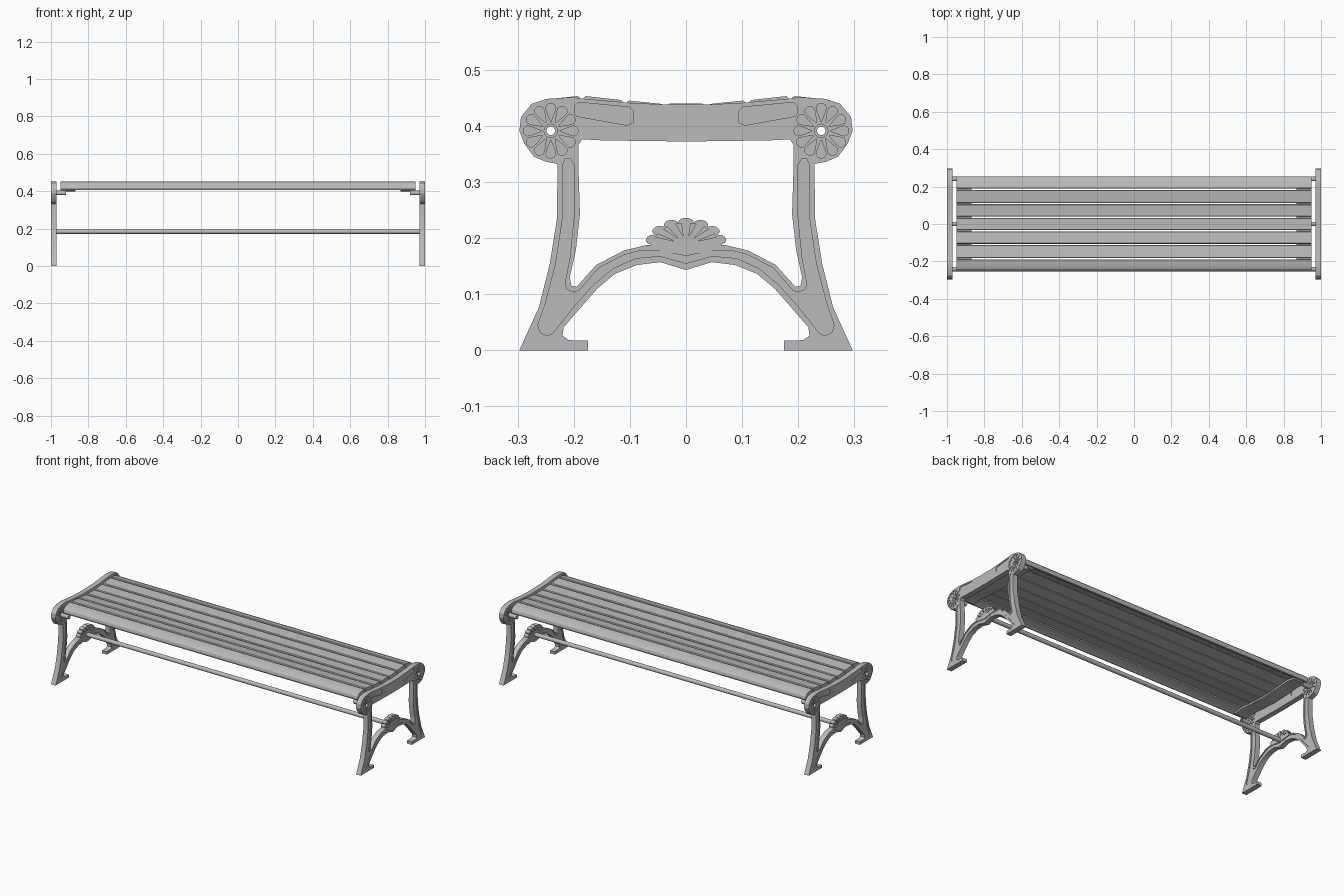
import bpy, bmesh, math
from mathutils import Matrix

default_cube = bpy.data.objects.get("Cube")
if default_cube:
    bpy.data.objects.remove(default_cube, do_unlink=True)

grey = bpy.data.materials.new("cast_grey")
grey.use_nodes = True
grey.diffuse_color = (0.5, 0.5, 0.5, 1)
grey.node_tree.nodes["Principled BSDF"].inputs["Base Color"].default_value = grey.diffuse_color

# Local curve plane (x, y) becomes the side plane (y, z); extrusion runs along x
SIDE_PLANE = Matrix(((0, 0, 1, 0), (1, 0, 0, 0), (0, 1, 0, 0), (0, 0, 0, 1)))


def mirrored(half):
    """Close a half outline that starts and ends on, or near, the centre line."""
    return half + [(-y, z) for y, z in reversed(half) if y > 0]


def flipped(outline):
    return [(-y, z) for y, z in outline]


def ring(centre, radius, sides):
    return [(centre[0] + radius * math.cos(i * math.tau / sides),
             centre[1] + radius * math.sin(i * math.tau / sides)) for i in range(sides)]


def extruded_mesh(outlines, x_centre, thickness):
    """Fill side-plane outlines (inner ones become holes) and extrude them along x."""
    curve = bpy.data.curves.new("outline", "CURVE")
    curve.dimensions = "2D"
    curve.fill_mode = "BOTH"
    curve.extrude = thickness / 2
    for outline in outlines:
        spline = curve.splines.new("POLY")
        spline.points.add(len(outline) - 1)
        for point, (y, z) in zip(spline.points, outline):
            point.co = (y, z, 0, 1)
        spline.use_cyclic_u = True
    helper = bpy.data.objects.new("outline", curve)
    bpy.context.collection.objects.link(helper)
    bpy.context.view_layer.update()
    evaluated = helper.evaluated_get(bpy.context.evaluated_depsgraph_get())
    mesh = bpy.data.meshes.new_from_object(evaluated)
    bpy.data.objects.remove(helper, do_unlink=True)
    bpy.data.curves.remove(curve)
    mesh.transform(Matrix.Translation((x_centre, 0, 0)) @ SIDE_PLANE)
    return mesh


def part(name, outlines, x_centre, thickness, engraved=(), depth=0.005):
    """Build one part; engraved outlines become shallow recesses on both faces."""
    bm = bmesh.new()
    layers = [(outlines + list(engraved), thickness)]
    if engraved:
        layers.append((list(engraved), thickness - 2 * depth))
    for layer, layer_thickness in layers:
        mesh = extruded_mesh(layer, x_centre, layer_thickness)
        bm.from_mesh(mesh)
        bpy.data.meshes.remove(mesh)
    bmesh.ops.remove_doubles(bm, verts=bm.verts, dist=0.00005)
    bmesh.ops.recalc_face_normals(bm, faces=bm.faces)
    final = bpy.data.meshes.new(name)
    bm.to_mesh(final)
    bm.free()
    final.materials.clear()
    final.materials.append(grey)
    for polygon in final.polygons:
        polygon.material_index = 0
    obj = bpy.data.objects.new(name, final)
    bpy.context.collection.objects.link(obj)
    bpy.ops.object.select_all(action="DESELECT")
    obj.select_set(True)
    bpy.context.view_layer.objects.active = obj
    bpy.ops.object.shade_smooth_by_angle(angle=math.radians(25))
    return obj


# End frame silhouette: top rail, scroll, outer leg, foot, underside of arch
silhouette = mirrored([
    (0, .438), (.04, .438), (.1, .441), (.18, .448), (.203, .451), (.248, .448),
    (.275, .439), (.294, .416), (.297, .391), (.288, .368), (.271, .345),
    (.25, .336), (.229, .332), (.23, .234), (.243, .153), (.262, .077), (.297, 0),
    (.175, 0), (.175, .017), (.209, .018), (.22, .026), (.218, .041),
    (.198, .064), (.159, .109), (.127, .136), (.087, .152), (.046, .157), (0, .143)])

# Opening between rail, legs and arch
window = mirrored([
    (0, .372), (.15, .374), (.185, .376), (.192, .366), (.192, .335), (.189, .243),
    (.196, .18), (.207, .13), (.204, .115), (.195, .113), (.16, .152), (.11, .178),
    (.068, .188), (0, .18)])

# Recess running along both legs and the arch
leg_panel = mirrored([
    (0, .168), (.045, .177), (.08, .178), (.11, .17), (.155, .147), (.19, .107),
    (.2, .103), (.212, .108), (.216, .118), (.207, .165), (.2, .235), (.2, .33),
    (.206, .341), (.215, .341), (.22, .33), (.22, .235), (.232, .155), (.25, .085),
    (.264, .045), (.26, .032), (.248, .026), (.238, .03), (.2, .078), (.165, .117),
    (.13, .146), (.09, .164), (.047, .168), (0, .155)])

rail_panel = [(.192, .442), (.199, .435), (.199, .424), (.195, .417), (.105, .401),
              (.094, .406), (.094, .426), (.1, .433)]

# Rosette of radiating petals around each bolt hole
bolt = (.241, .391)


def petal(angle):
    radial = [(.016, 0), (.034, .007), (.042, .009), (.047, .006), (.049, 0)]
    shape = radial + [(r, -w) for r, w in radial[-2:0:-1]]
    c, s = math.cos(angle), math.sin(angle)
    return [(bolt[0] + r * c - w * s, bolt[1] + r * s + w * c) for r, w in shape]


rosette = [petal(i * math.tau / 12) for i in range(12)]
bolt_hole = ring(bolt, .012, 16)
one_side = rosette + [rail_panel]
engravings = [leg_panel] + one_side + [flipped(shape) for shape in one_side]

# Scalloped shell standing on the arch, with grooves between its lobes
LOBES = 7


def shell_point(angle, scale):
    return (.073 * scale * math.cos(angle), .188 + .048 * scale * math.sin(angle))


steps = LOBES * 6
shell = [shell_point(math.pi * i / steps, .86 + .14 * abs(math.sin(LOBES * math.pi * i / steps)) ** .6)
         for i in range(steps + 1)] + [(-.04, .172), (.04, .172)]
grooves = []
for i in range(1, LOBES):
    angle = math.pi * i / LOBES
    grooves.append([shell_point(angle, .3), shell_point(angle + .08, .8),
                    shell_point(angle - .08, .8)])

for side, sign in (("left", 1), ("right", -1)):
    frame_x = sign * .985
    part("end_frame_" + side, [silhouette, window, bolt_hole, flipped(bolt_hole)],
         frame_x, .03, engravings, .004)
    part("shell_" + side, [shell], frame_x, .026, grooves, .005)
    # Hollow bolts that tie the frame to the seat
    for end, place in (("back", list), ("front", flipped)):
        part("bolt_" + end + "_" + side,
             [place(bolt_hole), place(ring(bolt, .0075, 16))], sign * .947, .054)
    # Support strap beneath the slat ends
    strap = mirrored([(0, .409), (.1, .414), (.18, .421), (.235, .414),
                      (.235, .403), (.18, .411), (.1, .404), (0, .399)])
    part("seat_strap_" + side, [strap], sign * .91, .08)


# Seat slats, following the dished top of the frames
def slat_profile(y0, z0, y1, z1, thick=.03, soft=.004):
    return [(y0, z0 - soft), (y0 + soft, z0), (y1 - soft, z1), (y1, z1 - soft),
            (y1, z1 - thick), (y0, z0 - thick)]


edge_slat = [(.189, .45), (.193, .453), (.222, .45), (.24, .443), (.251, .431),
             (.254, .418), (.25, .408), (.243, .406), (.23, .414), (.189, .42)]
half_slats = {"inner": slat_profile(.039, .439, .106, .445),
              "outer": slat_profile(.112, .446, .183, .453),
              "edge": edge_slat}
part("slat_middle", [slat_profile(-.033, .44, .033, .44)], 0, 1.9)
for name, profile in half_slats.items():
    part("slat_" + name + "_back", [profile], 0, 1.9)
    part("slat_" + name + "_front", [flipped(profile)], 0, 1.9)

# Round stretcher joining the two arches
part("stretcher", [ring((0, .184), .012, 20)], 0, 1.94)
